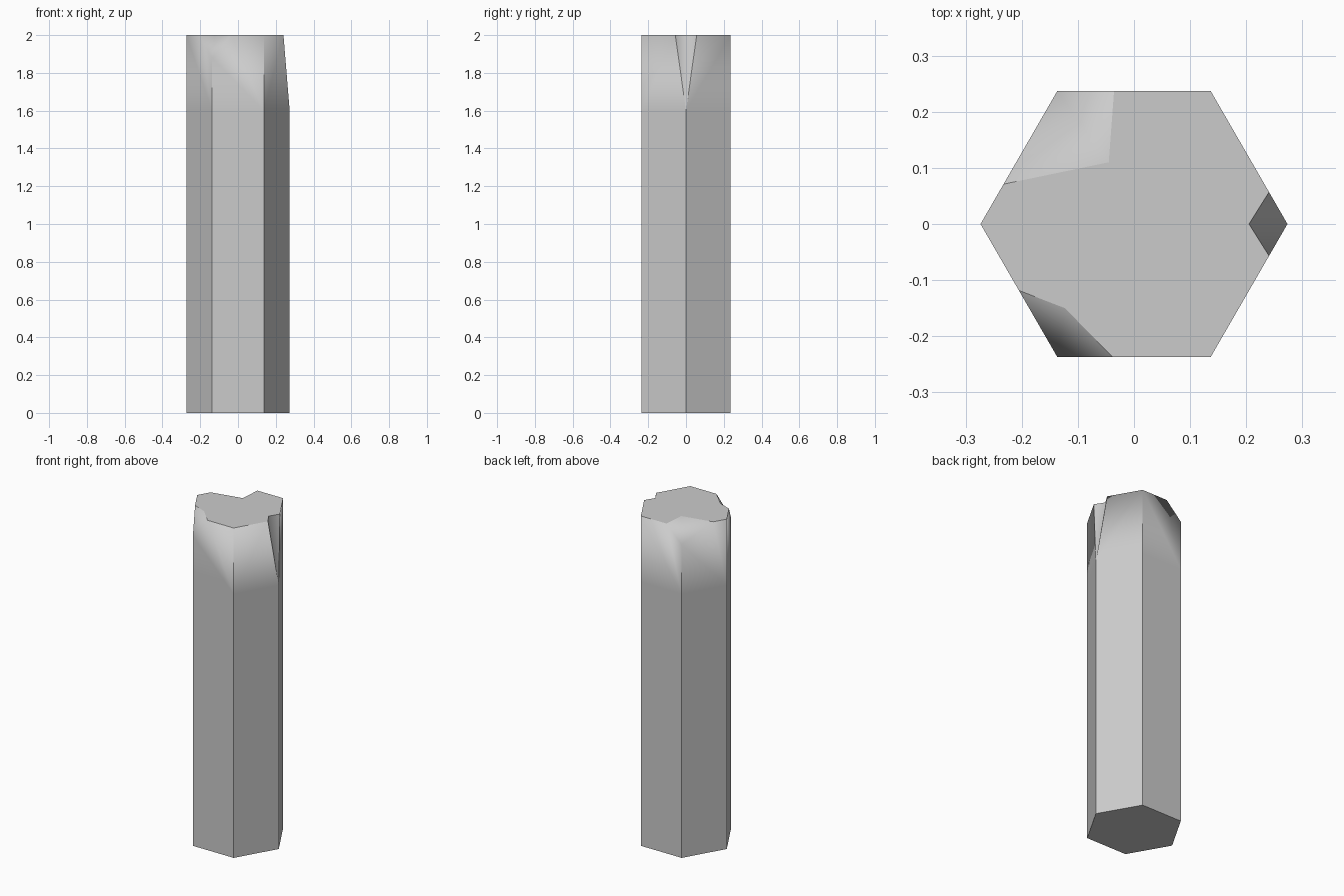
import bpy, bmesh, math
from mathutils import Vector

if "Cube" in bpy.data.objects:
    bpy.data.objects.remove(bpy.data.objects["Cube"])

R, RING_Z, TOP_Z = 0.2735, 1.6, 2.0

# corner -> (lowest z, reach along previous side, reach along next side, inner point)
CHIPS = {
    0: (RING_Z, 0.24, 0.24, (0.205, 0.0)),
    2: (1.90, 0.37, 0.70, (-0.045, 0.11)),
    4: (1.88, 0.50, 0.36, (-0.123, -0.15)),
}

bm = bmesh.new()


def corner(k, z):
    a = math.radians(60 * k)
    return Vector((R * math.cos(a), R * math.sin(a), z))


# Hexagonal shaft rings
base = [bm.verts.new(corner(k, 0)) for k in range(6)]
ring = [bm.verts.new(corner(k, RING_Z)) for k in range(6)]

# Top corners, each whole or chipped
apex, before, after, inner = {}, {}, {}, {}
for k in range(6):
    if k in CHIPS:
        z, tp, tn, c = CHIPS[k]
        p = corner(k, TOP_Z)
        apex[k] = ring[k] if z == RING_Z else bm.verts.new(corner(k, z))
        before[k] = bm.verts.new(p.lerp(corner(k - 1, TOP_Z), tp))
        after[k] = bm.verts.new(p.lerp(corner(k + 1, TOP_Z), tn))
        inner[k] = bm.verts.new((*c, TOP_Z))
    else:
        apex[k] = before[k] = after[k] = bm.verts.new(corner(k, TOP_Z))


def face(*verts):
    f = bm.faces.new(list(dict.fromkeys(verts)))
    f.smooth = True
    return f


# Sides, bottom and chip facets
for k in range(6):
    n = (k + 1) % 6
    face(base[k], base[n], ring[n], ring[k])
    face(ring[k], ring[n], apex[n], before[n], after[k], apex[k])
face(*reversed(base))
rim = []
for k in range(6):
    if k in CHIPS:
        face(apex[k], inner[k], before[k])
        face(apex[k], after[k], inner[k])
        rim += [before[k], inner[k], after[k]]
    else:
        rim.append(apex[k])
top = face(*rim)

# Crisp shaft edges, softened towards the top rim
for e in bm.edges:
    a, b = e.verts
    upright = (a.co.xy - b.co.xy).length < 1e-5
    at_base = max(a.co.z, b.co.z) < 1e-5
    if upright or at_base:
        e.smooth = False
for u, v in ((apex[0], before[0]), (apex[0], after[0]),
             (inner[0], before[0]), (inner[0], after[0])):
    bm.edges.get((u, v)).smooth = False

# Narrow worn border around the top
bmesh.ops.inset_region(bm, faces=[top], thickness=0.025, use_even_offset=True)
for f in bm.faces:
    f.smooth = True
bm.normal_update()

mesh = bpy.data.meshes.new("stone_column")
bm.to_mesh(mesh)
bm.free()
obj = bpy.data.objects.new("stone_column", mesh)
bpy.context.collection.objects.link(obj)
